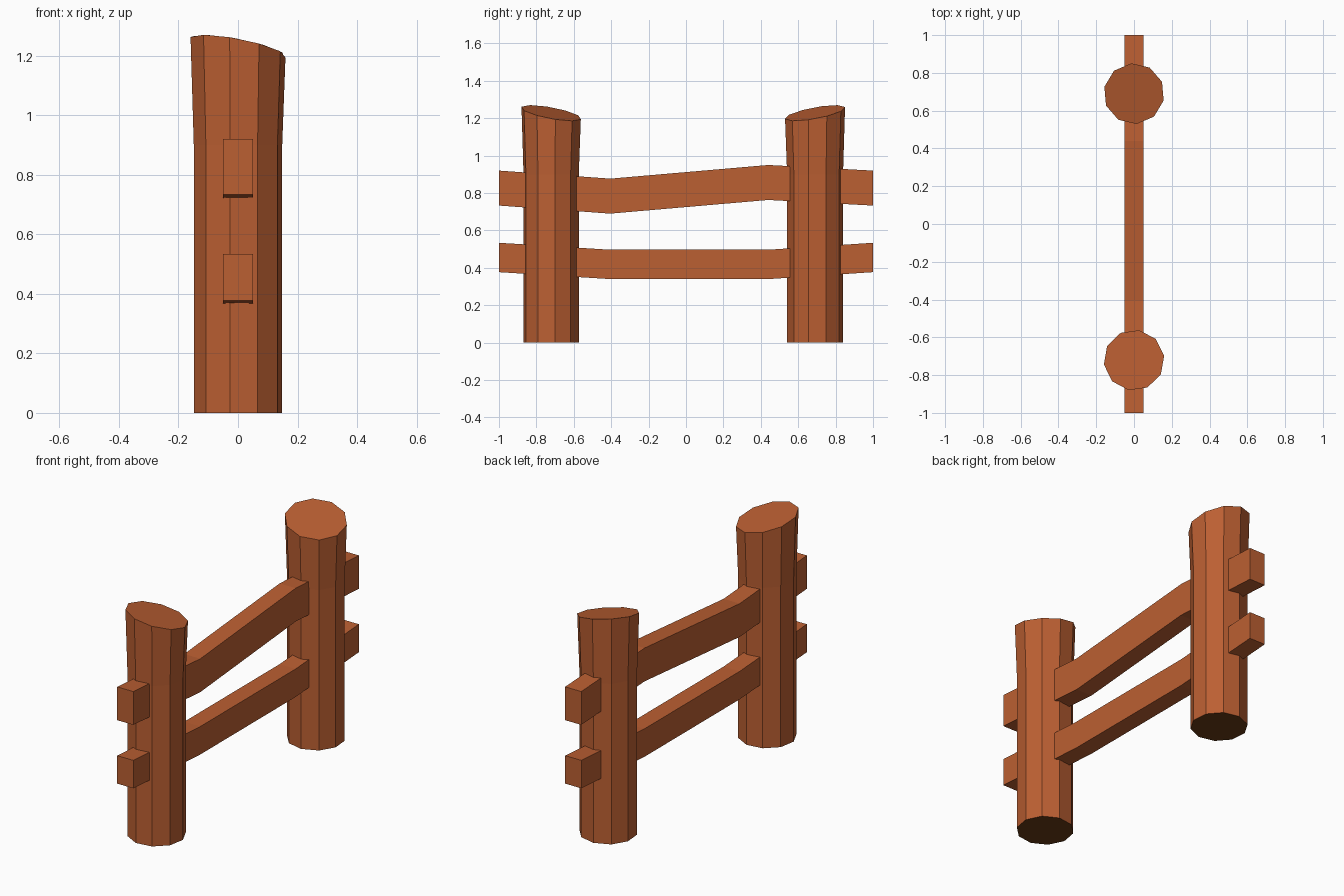
import bpy, math

if "Cube" in bpy.data.objects:
    bpy.data.objects.remove(bpy.data.objects["Cube"])


def material(name, rgb):
    m = bpy.data.materials.new(name)
    m.diffuse_color = (*rgb, 1)
    m.use_nodes = True
    m.node_tree.nodes["Principled BSDF"].inputs["Base Color"].default_value = m.diffuse_color
    return m


WOOD = material("warm_brown_wood", (0.50, 0.115, 0.032))
DARK = material("dark_end_grain", (0.14, 0.042, 0.007))


def make_object(name, verts, faces, mats):
    me = bpy.data.meshes.new(name)
    me.from_pydata(verts, [], faces)
    for m in mats:
        me.materials.append(m)
    ob = bpy.data.objects.new(name, me)
    bpy.context.collection.objects.link(ob)
    return me


def post(name, cy, start, slope_y):
    """Ten-sided post, flaring near a slanted top."""
    n = 10
    verts = []
    for r, z in ((0.15, 0.0), (0.15, 0.9), (0.161, None)):
        for i in range(n):
            a = math.radians(start + 36 * i)
            x, y = r * math.cos(a), r * math.sin(a)
            top = 1.228 - 0.19 * x + slope_y * y
            verts.append((x, cy + y, top if z is None else z))
    faces = [tuple(reversed(range(n))), tuple(range(2 * n, 3 * n))]
    for k in (0, n):
        for i in range(n):
            j = (i + 1) % n
            faces.append((k + i, k + j, k + n + j, k + n + i))
    me = make_object(name, verts, faces, [WOOD, DARK])
    me.polygons[0].material_index = 1  # underside


def rail(name, profile):
    """Bent plank; profile is (y, bottom z, top z) per bend."""
    verts = []
    for y, lo, hi in profile:
        verts += [(-0.05, y, lo), (0.05, y, lo), (0.05, y, hi), (-0.05, y, hi)]
    faces = [(0, 1, 2, 3)]
    for s in range(len(profile) - 1):
        b = 4 * s
        for i in range(4):
            j = (i + 1) % 4
            faces.append((b + j, b + i, b + 4 + i, b + 4 + j))
    e = len(verts) - 4
    faces.append((e + 3, e + 2, e + 1, e))
    make_object(name, verts, faces, [WOOD])


# Posts
post("front_post", -0.721, 8, -0.18)
post("back_post", 0.69, 23, 0.18)

# Rails
rail("upper_rail", [(-1, 0.733, 0.92), (-0.405, 0.69, 0.877),
                    (0.44, 0.763, 0.95), (1, 0.733, 0.92)])
rail("lower_rail", [(-1, 0.377, 0.534), (-0.405, 0.34, 0.497),
                    (0.44, 0.34, 0.497), (1, 0.377, 0.534)])
